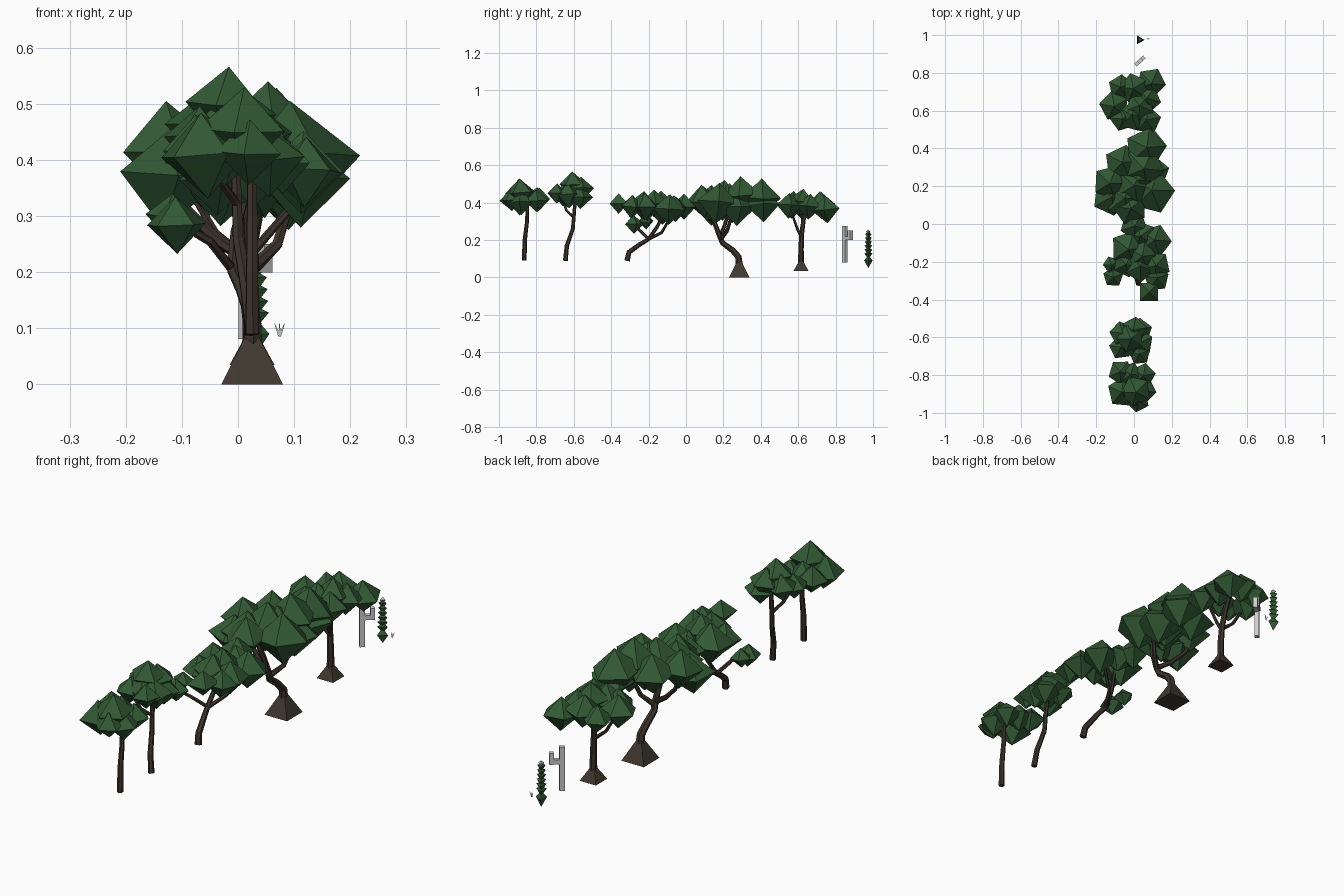
import bpy, bmesh, math, random
from mathutils import Vector, Matrix, Euler

random.seed(4)


def material(name, col):
    m = bpy.data.materials.new(name)
    m.diffuse_color = (*col, 1)
    return m


BARK = material("bark", (0.045, 0.033, 0.024))
ROOT = material("root_bark", (0.05, 0.04, 0.028))
LEAF = material("leaf", (0.032, 0.1, 0.035))


def finish(name, bm, mat=None):
    bmesh.ops.recalc_face_normals(bm, faces=bm.faces)
    me = bpy.data.meshes.new(name)
    bm.to_mesh(me)
    bm.free()
    ob = bpy.data.objects.new(name, me)
    bpy.context.collection.objects.link(ob)
    if mat:
        me.materials.append(mat)
    return ob


def tube(bm, pts, r0, r1, sides=6):
    """Tapered limb swept along a few points."""
    pts = [Vector(p) for p in pts]
    n, prev = len(pts), None
    for i, p in enumerate(pts):
        t = (pts[min(i + 1, n - 1)] - pts[max(i - 1, 0)]).normalized()
        u = t.cross(Vector((0.9, 0.1, 0.2))).normalized()
        w = t.cross(u)
        r = r0 + (r1 - r0) * i / (n - 1)
        ring = [bm.verts.new(p + r * (math.cos(a) * u + math.sin(a) * w))
                for a in (2 * math.pi * k / sides for k in range(sides))]
        if prev:
            for k in range(sides):
                j = (k + 1) % sides
                bm.faces.new((prev[k], prev[j], ring[j], ring[k]))
        else:
            bm.faces.new(ring)
        prev = ring
    bm.faces.new(prev)


def bipyramid(bm, c, r, up, down, sides, turn=0.0, tilt=0.0):
    """Faceted leaf clump: a polygon with a point above and below."""
    rot = Euler((random.uniform(-tilt, tilt), random.uniform(-tilt, tilt), turn)).to_matrix()
    c = Vector(c)
    ring = [bm.verts.new(c + rot @ Vector((r * math.cos(a), r * math.sin(a), 0)))
            for a in (2 * math.pi * k / sides for k in range(sides))]
    top = bm.verts.new(c + rot @ Vector((0, 0, up)))
    low = bm.verts.new(c - rot @ Vector((0, 0, down)))
    for k in range(sides):
        a, b = ring[k], ring[(k + 1) % sides]
        bm.faces.new((a, b, top))
        bm.faces.new((b, a, low))


def tree(name, limbs, clumps):
    bm = bmesh.new()
    for pts, r0, r1 in limbs:
        tube(bm, pts, r0, r1)
    finish(name + "_trunk", bm, BARK)
    bm = bmesh.new()
    for x, y, z, r in clumps:
        bipyramid(bm, (x, y, z), r, r * 0.9, r * 0.95, 5, random.uniform(0, 6.28), 0.1)
    finish(name + "_canopy", bm, LEAF)


def root_flare(name, y, z, half, height):
    bm = bmesh.new()
    bmesh.ops.create_cone(bm, cap_ends=True, segments=4, radius1=half * 1.414,
                          radius2=0.014, depth=height,
                          matrix=Matrix.Translation((0.025, y, z + height / 2))
                          @ Matrix.Rotation(math.pi / 4, 4, 'Z'))
    finish(name, bm, ROOT)


# Two slender trees at the front
tree("front_tree",
     [([(.025, -.865, .09), (.025, -.862, .2), (.025, -.85, .3), (.025, -.848, .42)], .013, .009)],
     [(-.06, -.89, .41, .083), (-.07, -.785, .42, .068), (.01, -.885, .455, .083),
      (.05, -.80, .41, .065), (.05, -.88, .40, .07), (.02, -.935, .415, .063),
      (-.02, -.80, .42, .07)])
tree("second_tree",
     [([(.025, -.645, .09), (.015, -.637, .17), (0, -.605, .26), (-.005, -.592, .42)], .013, .009),
      ([(0, -.6, .32), (-.03, -.64, .36), (-.06, -.66, .42)], .008, .006)],
     [(0, -.56, .475, .07), (-.065, -.58, .46, .066), (-.07, -.655, .44, .063),
      (.03, -.63, .44, .075), (.03, -.69, .45, .058), (-.02, -.605, .50, .074),
      (.03, -.565, .43, .068), (-.02, -.63, .45, .08)])

# Leaning forked tree
tree("leaning_tree",
     [([(.025, -.315, .09), (.02, -.305, .135), (.005, -.25, .175), (-.01, -.2, .205),
        (-.005, -.155, .27), (.02, -.10, .37)], .015, .008),
      ([(-.01, -.2, .205), (-.05, -.25, .255), (-.11, -.28, .29)], .009, .007),
      ([(-.01, -.21, .2), (.03, -.13, .24), (.09, -.09, .31)], .009, .007)],
     [(-.12, -.215, .30, .045), (-.11, -.28, .285, .055), (.115, -.22, .38, .08),
      (.11, -.09, .365, .09), (-.03, -.13, .375, .098), (0, -.01, .38, .075),
      (.03, -.23, .39, .08), (.12, -.29, .38, .068), (.04, -.17, .40, .078),
      (-.04, -.21, .37, .073), (.04, -.06, .37, .078)])
bm = bmesh.new()
bipyramid(bm, (.08, -.36, .395), .068, .055, .055, 4, math.pi / 4)
finish("leaning_tree_square_clump", bm, LEAF)

# Large crooked tree
root_flare("large_root", .285, 0, .055, .09)
tree("large_tree",
     [([(.025, .285, .07), (.025, .28, .11), (.02, .25, .145), (.02, .195, .185),
        (.025, .18, .22), (.02, .15, .30), (.0, .13, .38)], .019, .011),
      ([(.02, .18, .22), (-.04, .20, .26), (-.10, .22, .32), (-.13, .23, .38)], .012, .008),
      ([(.03, .19, .21), (.07, .22, .25), (.10, .25, .35)], .012, .008)],
     [(.06, .40, .43, .11), (.05, .30, .44, .112), (-.06, .32, .42, .10),
      (-.125, .22, .42, .095), (-.125, .14, .37, .098), (.10, .17, .40, .118),
      (0, .20, .415, .118), (-.02, .09, .41, .095), (.08, .41, .385, .095),
      (.03, .24, .40, .115), (.085, .27, .375, .105), (-.05, .13, .40, .105)])

# Straight tree on a small root flare
root_flare("back_root", .615, .035, .04, .055)
tree("back_tree",
     [([(.025, .615, .06), (.025, .615, .15), (.02, .618, .23), (.01, .63, .32), (0, .65, .4)],
       .016, .010),
      ([(.025, .617, .22), (.03, .595, .26), (.05, .56, .36)], .009, .006),
      ([(.02, .618, .22), (-.04, .62, .27), (-.1, .625, .37)], .009, .006)],
     [(.09, .75, .365, .08), (-.105, .625, .38, .08), (-.07, .725, .375, .068),
      (.0, .72, .39, .08), (.07, .55, .385, .075), (-.01, .57, .39, .08),
      (.03, .62, .405, .078), (.07, .66, .38, .075), (-.06, .56, .38, .07)])

# Square cactus with one bent arm, turned diagonally
bm = bmesh.new()
turn = Matrix.Translation((.016, .849, 0)) @ Matrix.Rotation(math.radians(42), 4, 'Z')
for x, z, sx, sz in ((0, .178, .022, .194), (.025, .210, .034, .02), (.043, .225, .019, .05)):
    bmesh.ops.create_cube(bm, size=1, matrix=turn @ Matrix.Translation((x, 0, z))
                          @ Matrix.Diagonal((sx, .02, sz, 1)))
finish("cactus", bm)

# Spiky stacked plant with a grey tip
bm = bmesh.new()
bipyramid(bm, (.03, .975, .09), .026, .03, .039, 3)
for i in range(6):
    bipyramid(bm, (.03, .975, .128 + i * .021), .025 - i * .0012, .012, .03, 3)
finish("stacked_plant", bm, LEAF)
bm = bmesh.new()
bipyramid(bm, (.03, .975, .245), .014, .012, .016, 3)
finish("plant_tip", bm)

# Tiny grass sprig
bm = bmesh.new()
for dx, dy in ((-.009, .002), (0, -.003), (.009, .002)):
    tube(bm, [(.074, .98, .086), (.074 + dx, .98 + dy, .109)], .003, .0005, 3)
finish("grass_sprig", bm)
